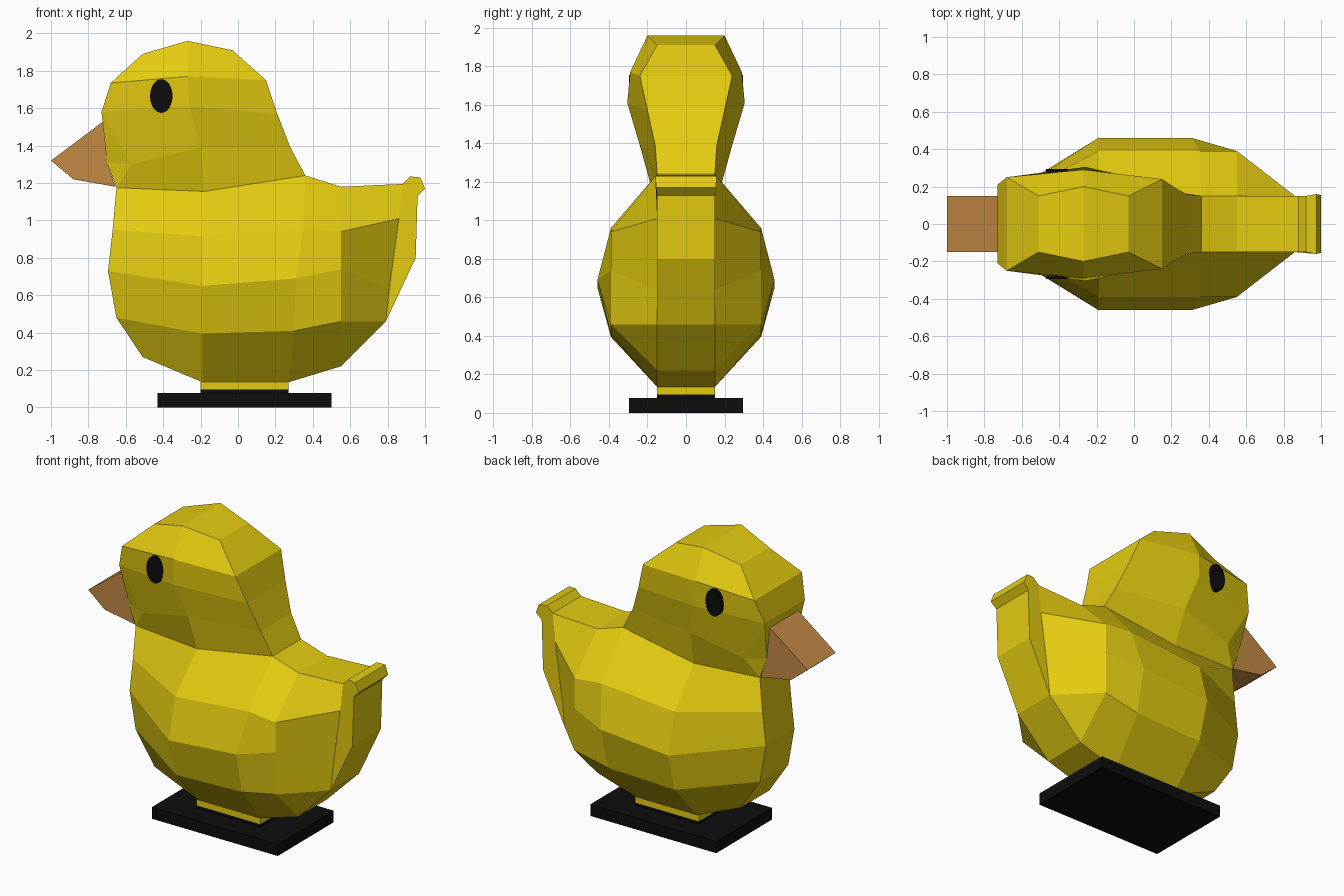
import bpy, bmesh

if "Cube" in bpy.data.objects:
    bpy.data.objects.remove(bpy.data.objects["Cube"])


def material(name, rgb):
    m = bpy.data.materials.new(name)
    m.diffuse_color = (*rgb, 1)
    m.use_nodes = True
    m.node_tree.nodes["Principled BSDF"].inputs["Base Color"].default_value = m.diffuse_color
    return m


YELLOW = material("yellow", (0.78, 0.60, 0.005))
ORANGE = material("orange_brown", (0.55, 0.25, 0.06))
BLACK = material("black", (0.004, 0.004, 0.004))


def finish(bm, name, mat):
    bmesh.ops.recalc_face_normals(bm, faces=bm.faces)
    mesh = bpy.data.meshes.new(name)
    bm.to_mesh(mesh)
    bm.free()
    mesh.materials.append(mat)
    ob = bpy.data.objects.new(name, mesh)
    bpy.context.collection.objects.link(ob)
    return ob


def grid(rows):
    # turn rows of side points into quads (repeated points give triangles)
    return [(a[i], a[i + 1], b[i + 1], b[i])
            for a, b in zip(rows, rows[1:]) for i in range(len(a) - 1)]


def shell(name, polys, mat):
    # one side surface, mirrored in y, joined by a strip around the silhouette
    bm = bmesh.new()
    cache = {}

    def vert(p, side):
        key = (*p, side)
        if key not in cache:
            cache[key] = bm.verts.new((p[0], p[2] * side, p[1]))
        return cache[key]

    def add(side):
        for poly in polys:
            corners = list(dict.fromkeys(vert(p, side) for p in poly))
            if len(corners) > 2:
                bm.faces.new(corners)

    add(1)
    rim = [tuple(e.verts) for e in bm.edges if e.is_boundary]
    add(-1)
    point = {v: k[:3] for k, v in cache.items()}
    for a, b in rim:
        bm.faces.new((a, b, vert(point[b], -1), vert(point[a], -1)))
    return finish(bm, name, mat)


def box(name, x0, x1, half_y, z0, z1, mat):
    w = half_y
    return shell(name, [((x0, z0, w), (x1, z0, w), (x1, z1, w), (x0, z1, w))], mat)


# Side points are (x, z, half width); neck points are shared by head and body
T = 0.15
throat, neck, nape = (-0.65, 1.175, T), (-0.18, 1.155, 0.175), (0.36, 1.24, T)
brow, temple, cheek = (-0.51, 1.89, T), (-0.68, 1.735, 0.25), (-0.73, 1.58, 0.21)
head = [
    [brow, brow, (-0.27, 1.96, 0.2), (-0.03, 1.91, T)],
    [temple, temple, (-0.27, 1.77, 0.29), (0.15, 1.75, 0.24)],
    [cheek, cheek, (-0.26, 1.61, 0.305), (0.21, 1.57, 0.2)],
    [(-0.70, 1.31, T), (-0.57, 1.30, 0.2), (-0.2, 1.39, 0.24), (0.28, 1.39, 0.16)],
    [throat, throat, neck, nape],
]
rump = (0.79, 0.46, T)
body = [
    [throat, neck, nape, (0.55, 1.18, T), (0.88, 1.195, T)],
    [(-0.67, 0.95, T), (-0.19, 0.915, 0.39), (0.35, 0.96, 0.39),
     (0.55, 0.94, 0.39), (0.86, 1.01, T)],
    [(-0.695, 0.73, T), (-0.19, 0.65, 0.46), (0.31, 0.69, 0.46),
     (0.55, 0.74, 0.39), (0.81, 0.64, T)],
    [(-0.65, 0.48, T), (-0.19, 0.395, 0.39), (0.30, 0.41, 0.39),
     (0.55, 0.46, 0.39), rump],
    [(-0.51, 0.27, T), (-0.19, 0.135, T), (0.27, 0.135, T), (0.55, 0.22, T), rump],
]
tail = [row[-1] for row in body[:4]] + [
    (0.95, 0.80, T), (0.96, 1.13, T), (1.0, 1.17, 0.155), (0.975, 1.23, 0.16),
    (0.92, 1.235, T)]
shell("body_head_and_tail", grid(head) + grid(body) + [tail], YELLOW)

# Beak
shell("beak", [[(-0.72, 1.53, T), (-1.0, 1.32, T), (-0.88, 1.22, T),
                (-0.655, 1.18, T), (-0.70, 1.31, T)]], ORANGE)

# Eyes
for side, label in ((-1, "right"), (1, "left")):
    bpy.ops.mesh.primitive_cylinder_add(
        vertices=32, radius=1, depth=2, location=(-0.41, side * 0.255, 1.665),
        rotation=(1.570796, 0, 0))
    eye = bpy.context.object
    eye.name = "eye_" + label
    eye.scale = (0.06, 0.09, 0.04)
    eye.data.materials.append(BLACK)

# Foot and base plate
box("foot", -0.2, 0.27, T, 0.095, 0.137, YELLOW)
box("base_step", -0.2, 0.27, T, 0.075, 0.095, BLACK)
box("base_plate", -0.43, 0.5, 0.295, 0, 0.077, BLACK)
